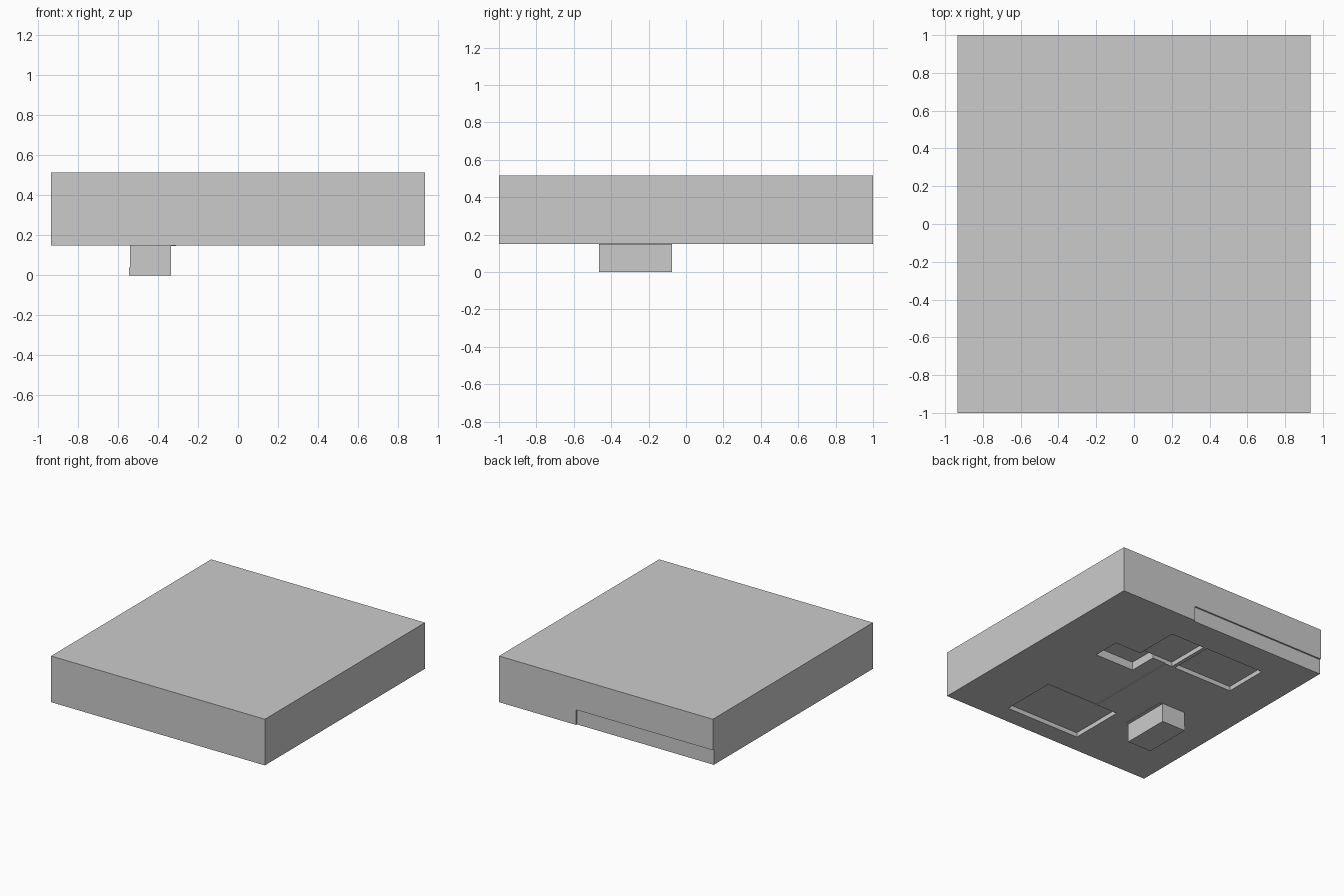
import bpy
import bmesh
from mathutils import Matrix, Vector

if "Cube" in bpy.data.objects:
    bpy.data.objects.remove(bpy.data.objects["Cube"])


def box(name, x, y, z):
    """Axis-aligned box from (min, max) ranges."""
    bm = bmesh.new()
    size = Vector((x[1] - x[0], y[1] - y[0], z[1] - z[0]))
    centre = Vector((sum(x) / 2, sum(y) / 2, sum(z) / 2))
    bmesh.ops.create_cube(bm, size=1, matrix=Matrix.Translation(centre) @ Matrix.Diagonal(size.to_4d()))
    mesh = bpy.data.meshes.new(name)
    bm.to_mesh(mesh)
    bm.free()
    obj = bpy.data.objects.new(name, mesh)
    bpy.context.collection.objects.link(obj)
    return obj


def cut(target, x, y, z):
    """Subtract a box from the target and discard the cutter."""
    cutter = box("cutter", x, y, z)
    cutter.hide_render = True
    mod = target.modifiers.new("cut", 'BOOLEAN')
    mod.operation = 'DIFFERENCE'
    mod.solver = 'EXACT'
    mod.object = cutter
    bpy.context.view_layer.objects.active = target
    bpy.ops.object.modifier_apply(modifier=mod.name)
    bpy.data.objects.remove(cutter)


BASE = 0.15

# Main slab
slab = box("slab", (-0.935, 0.935), (-1, 1), (BASE, 0.515))

# Shallow step along the lower back face
cut(slab, (-1.0, 0.26), (0.988, 1.1), (0.1, 0.27))

# Underside recesses: (x range, y range, depth)
recesses = [
    ((-0.17, 0.48), (-0.85, -0.40), 0.035),   # front room
    ((0.02, 0.49), (-0.40, 0.38), 0.005),     # shallow middle room
    ((0.14, 0.49), (0.15, 0.38), 0.07),       # deep corner pocket
    ((-0.04, 0.26), (0.38, 0.74), 0.035),     # back room, right
    ((-0.59, -0.07), (0.38, 0.74), 0.035),    # back room, left
]
for x, y, depth in recesses:
    cut(slab, x, y, (0.1, BASE + depth))

# Block hanging below the slab, with a slightly wider foot
box("lower_block", (-0.54, -0.335), (-0.465, -0.075), (0, BASE))
box("lower_block_foot", (-0.545, -0.54), (-0.465, -0.075), (0, 0.04))

# Thin strip beside the block
box("thin_strip", (-0.335, -0.31), (-0.465, -0.075), (0.147, BASE))
